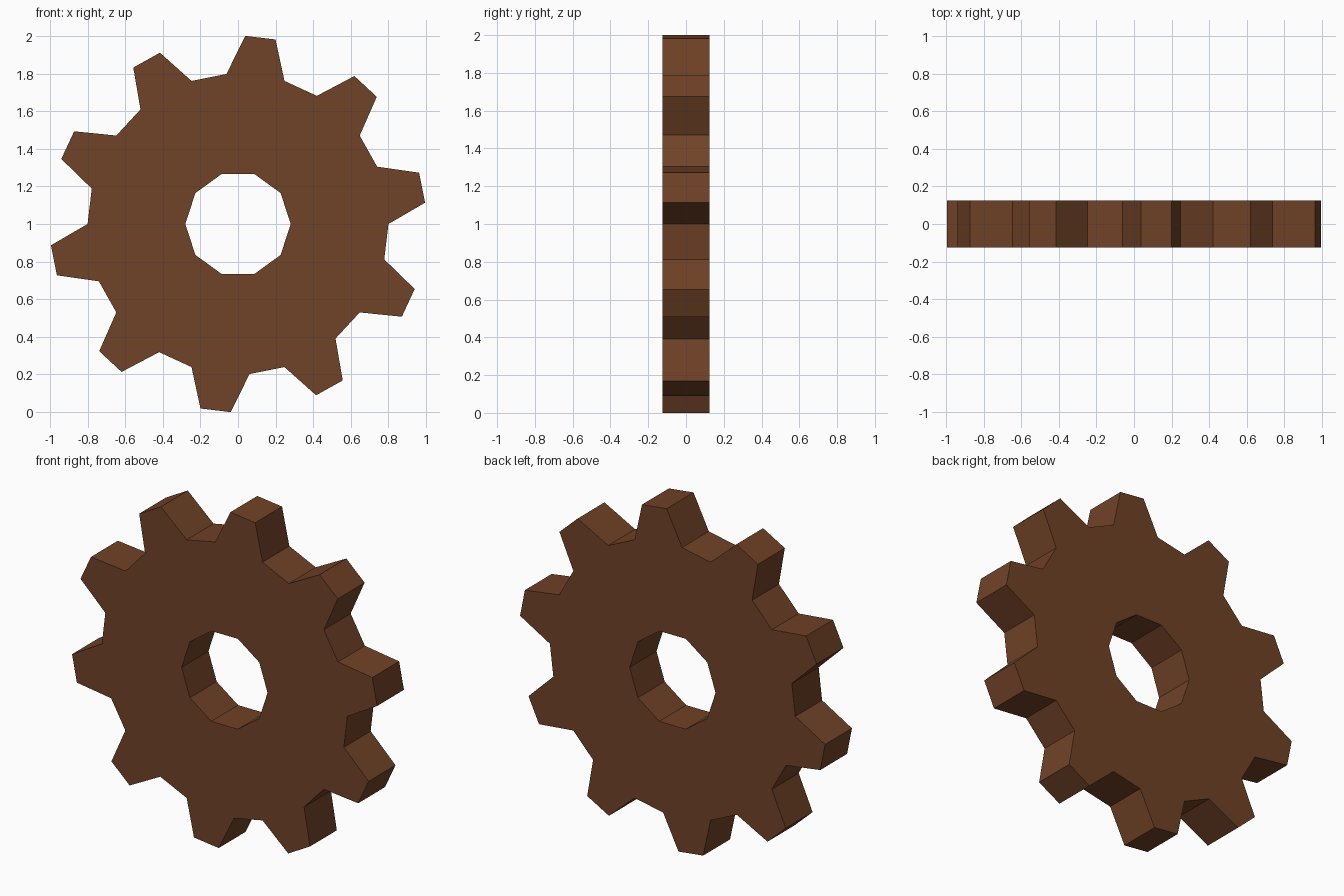
import bpy, bmesh, math

if "Cube" in bpy.data.objects:
    bpy.data.objects.remove(bpy.data.objects["Cube"])

TEETH = 10
STEP = 360 / TEETH
R_HOLE, R_ROOT, R_TIP = 0.28, 0.80, 1.001
ROOT_END, TIP_START, TIP_END = 22.4, 6.5, 15.8   # degrees within one tooth
HALF = 0.125

brown = bpy.data.materials.new("rust brown")
brown.diffuse_color = (0.162, 0.054, 0.020, 1)
brown.use_nodes = True
brown.node_tree.nodes["Principled BSDF"].inputs["Base Color"].default_value = brown.diffuse_color

bm = bmesh.new()


def ring(radius, offset):
    """One vertex per tooth on the front plane, at an angular offset."""
    verts = []
    for i in range(TEETH):
        a = math.radians(i * STEP + offset)
        verts.append(bm.verts.new((radius * math.cos(a), -HALF, 1 + radius * math.sin(a))))
    return verts


hole = ring(R_HOLE, 0)
root_a = ring(R_ROOT, 0)
tip_a = ring(R_TIP, TIP_START)
tip_b = ring(R_TIP, TIP_END)
root_b = ring(R_ROOT, ROOT_END)

# front outline: one body sector and one tooth per step
for i in range(TEETH):
    j = (i + 1) % TEETH
    bm.faces.new((hole[i], root_a[i], root_b[i], root_a[j], hole[j]))
    bm.faces.new((root_a[i], tip_a[i], tip_b[i], root_b[i]))

# thickness, keeping the front faces as the front cap
res = bmesh.ops.extrude_face_region(bm, geom=bm.faces[:], use_keep_orig=True)
moved = [g for g in res["geom"] if isinstance(g, bmesh.types.BMVert)]
bmesh.ops.translate(bm, verts=moved, vec=(0, 2 * HALF, 0))
bmesh.ops.recalc_face_normals(bm, faces=bm.faces[:])

mesh = bpy.data.meshes.new("gear_wheel")
bm.to_mesh(mesh)
bm.free()
mesh.materials.append(brown)
gear = bpy.data.objects.new("gear_wheel", mesh)
bpy.context.collection.objects.link(gear)
